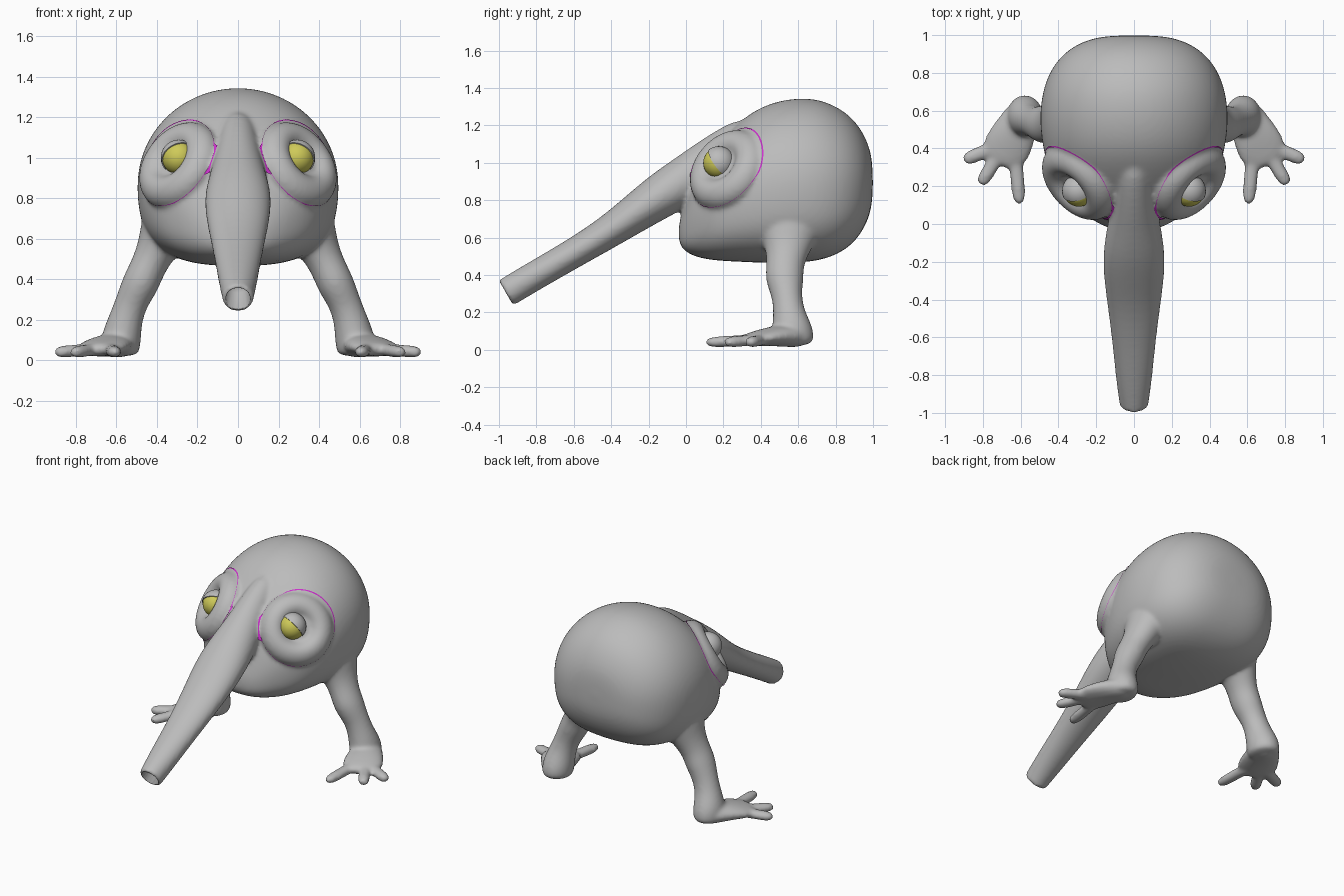
import bpy, bmesh, math
from mathutils import Vector, Matrix

cube = bpy.data.objects.get("Cube")
if cube:
    bpy.data.objects.remove(cube)


def material(name, rgb):
    m = bpy.data.materials.new(name)
    m.use_nodes = True
    m.diffuse_color = (*rgb, 1)
    m.node_tree.nodes["Principled BSDF"].inputs["Base Color"].default_value = (*rgb, 1)
    return m


GREY = material("grey skin", (0.5, 0.5, 0.5))
YELLOW = material("yellow eye", (0.62, 0.59, 0.1))
MAGENTA = material("magenta outline", (0.6, 0.03, 0.6))
X, Y, Z = Vector((1, 0, 0)), Vector((0, 1, 0)), Vector((0, 0, 1))


def make(name, bm, mat):
    bmesh.ops.recalc_face_normals(bm, faces=bm.faces)
    for f in bm.faces:
        f.smooth = True
    me = bpy.data.meshes.new(name)
    bm.to_mesh(me)
    bm.free()
    me.materials.append(mat)
    ob = bpy.data.objects.new(name, me)
    bpy.context.collection.objects.link(ob)
    return ob


def bridge(bm, rings):
    """Skin a list of equal vertex rings and cap both ends."""
    n = len(rings[0])
    for a, b in zip(rings, rings[1:]):
        for i in range(n):
            j = (i + 1) % n
            bm.faces.new((a[i], a[j], b[j], b[i]))
    bm.faces.new(rings[0])
    bm.faces.new(rings[-1])


def tube(bm, path, ref, mirror=1, n=16):
    """Oval tube through (x, y, z, side radius, up radius) stations."""
    pts = [Vector(p[:3]) for p in path]
    rings = []
    for i, p in enumerate(path):
        t = pts[min(i + 1, len(pts) - 1)] - pts[max(i - 1, 0)]
        side = t.cross(ref).normalized()
        up = side.cross(t).normalized()
        ring = []
        for k in range(n):
            a = math.tau * k / n
            v = pts[i] + side * p[3] * math.cos(a) + up * p[4] * math.sin(a)
            ring.append(bm.verts.new((v.x * mirror, v.y, v.z)))
        rings.append(ring)
    bridge(bm, rings)


def frame(centre, axis):
    """Matrix that stands a z-up shape on centre along axis."""
    return Matrix.Translation(centre) @ axis.to_track_quat('Z', 'Y').to_matrix().to_4x4()


def flip(v, s):
    return Vector((v[0] * s, v[1], v[2]))


skin = bmesh.new()

# Torso: round above, squarer below; stations are y, half width, bottom, top
TORSO = [(-.04, .07, .58, .67), (-.015, .16, .53, .76), (.05, .27, .495, .98),
         (.15, .385, .475, 1.1), (.3, .46, .468, 1.24), (.42, .49, .462, 1.315),
         (.56, .505, .462, 1.35), (.7, .49, .47, 1.35), (.82, .445, .51, 1.3),
         (.91, .37, .58, 1.225), (.97, .27, .68, 1.12), (1.0, .14, .79, 1.01)]
rings = []
for y, w, lo, hi in TORSO:
    zc = lo + .46 * (hi - lo)
    ring = []
    for k in range(24):
        a = math.tau * k / 24
        c, s = math.cos(a), math.sin(a)
        e = 1 if s >= 0 else .72
        x = math.copysign(abs(c) ** e, c) * w
        z = zc + (hi - zc) * s if s >= 0 else zc - (zc - lo) * abs(s) ** e
        ring.append(skin.verts.new((x, y, z)))
    rings.append(ring)
bridge(skin, rings)

# Trunk, widest just ahead of the face
tube(skin, [(0, .42, 1.15, .1, .15), (0, .2, 1.04, .11, .14), (0, .03, .925, .135, .135),
            (0, -.12, .835, .165, .125), (0, -.25, .745, .168, .108),
            (0, -.42, .625, .145, .088), (0, -.62, .505, .118, .08),
            (0, -.82, .39, .098, .08), (0, -.94, .318, .08, .08),
            (0, -.958, .307, .078, .08), (0, -.965, .303, .078, .08)], Z)

# Legs, feet and toes
LEG = [(.3, .55, .74, .16, .25), (.35, .55, .66, .14, .19), (.4, .545, .55, .1, .125),
       (.445, .53, .46, .088, .1), (.48, .525, .38, .095, .107), (.525, .54, .29, .08, .08),
       (.555, .55, .2, .085, .085), (.575, .565, .12, .1, .11), (.58, .575, .06, .098, .115),
       (.58, .575, .02, .085, .1)]
FOOT = [(.565, .64, .07, .06, .05), (.59, .58, .075, .095, .065), (.64, .47, .075, .125, .055),
        (.685, .38, .06, .135, .042), (.72, .31, .05, .09, .03)]
TOES = [[(.7, .42), (.8, .38), (.86, .355), (.905, .335)],
        [(.7, .4), (.75, .31), (.785, .255), (.815, .205)],
        [(.64, .42), (.62, .27), (.612, .18), (.605, .1)]]
TOE_SIZE = [(.06, .05, .038), (.048, .038, .03), (.043, .042, .034), (.04, .03, .025)]
for s in (1, -1):
    tube(skin, LEG, Y, s)
    tube(skin, FOOT, Z, s)
    for toe in TOES:
        tube(skin, [(x, y, z, w, h) for (x, y), (z, w, h) in zip(toe, TOE_SIZE)], Z, s, 10)

# Eye mounds: a ring-shaped swelling with a socket
EYE_C, EYE_N = Vector((.295, .22, .965)), Vector((.643, -.59, .488))
MOUND = [(.2, -.12), (.235, -.04), (.24, .01), (.21, .06), (.155, .085),
         (.105, .07), (.075, .03), (.03, .02)]
for s in (1, -1):
    m = frame(flip(EYE_C, s), flip(EYE_N, s))
    bridge(skin, [[skin.verts.new(m @ Vector((r * math.cos(math.tau * k / 24),
                                              r * math.sin(math.tau * k / 24), h)))
                   for k in range(24)] for r, h in MOUND])

body = make("body", skin, GREY)
sub = body.modifiers.new("round", 'SUBSURF')
sub.levels = sub.render_levels = 2
fuse = body.modifiers.new("fuse", 'REMESH')
fuse.mode = 'VOXEL'
fuse.voxel_size = .012
fuse.use_smooth_shade = True
soft = body.modifiers.new("soften", 'SMOOTH')
soft.factor = .5
soft.iterations = 8

# Nostril hollow in the trunk tip
bm = bmesh.new()
bmesh.ops.create_cone(bm, cap_ends=True, segments=32, radius1=.05, radius2=.064, depth=.2,
                      matrix=frame(Vector((0, -.93, .325)), Vector((0, -.86, -.5))))
cutter = make("nostril_cutter", bm, GREY)
cutter.hide_render = True
cutter.display_type = 'WIRE'
cut = body.modifiers.new("nostril", 'BOOLEAN')
cut.operation = 'DIFFERENCE'
cut.solver = 'EXACT'
cut.object = cutter

# Eyes, eyelids and painted outlines
for s, side in ((1, "left"), (-1, "right")):
    centre = flip((.292, .175, 1.0), s)
    bm = bmesh.new()
    bmesh.ops.create_uvsphere(bm, u_segments=32, v_segments=20, radius=.083,
                              matrix=Matrix.Translation(centre))
    make(side + "_eyeball", bm, YELLOW)

    lid_axis = flip((.3, .75, .55), s).normalized()
    bm = bmesh.new()
    bmesh.ops.create_uvsphere(bm, u_segments=32, v_segments=20, radius=.089,
                              matrix=frame(centre, lid_axis))
    res = bmesh.ops.bisect_plane(bm, geom=bm.verts[:] + bm.edges[:] + bm.faces[:],
                                 plane_co=centre + lid_axis * .002,
                                 plane_no=lid_axis, clear_inner=True)
    rim = [e for e in res["geom_cut"] if isinstance(e, bmesh.types.BMEdge)]
    bmesh.ops.edgeloop_fill(bm, edges=rim)
    lid = make(side + "_eyelid", bm, GREY)
    edge = lid.modifiers.new("sharp rim", 'EDGE_SPLIT')
    edge.split_angle = math.radians(50)

    bm = bmesh.new()
    m = frame(flip(EYE_C, s), flip(EYE_N, s))
    loops = [[bm.verts.new(m @ Vector((r * math.cos(math.tau * k / 96),
                                       r * math.sin(math.tau * k / 96), .01)))
              for k in range(96)] for r in (.241, .25)]
    for k in range(96):
        j = (k + 1) % 96
        bm.faces.new((loops[0][k], loops[1][k], loops[1][j], loops[0][j]))
    outline = make(side + "_eye_outline", bm, MAGENTA)
    wrap = outline.modifiers.new("wrap", 'SHRINKWRAP')
    wrap.target = body
    wrap.wrap_method = 'NEAREST_SURFACEPOINT'
    wrap.wrap_mode = 'ABOVE_SURFACE'
    wrap.offset = .004
